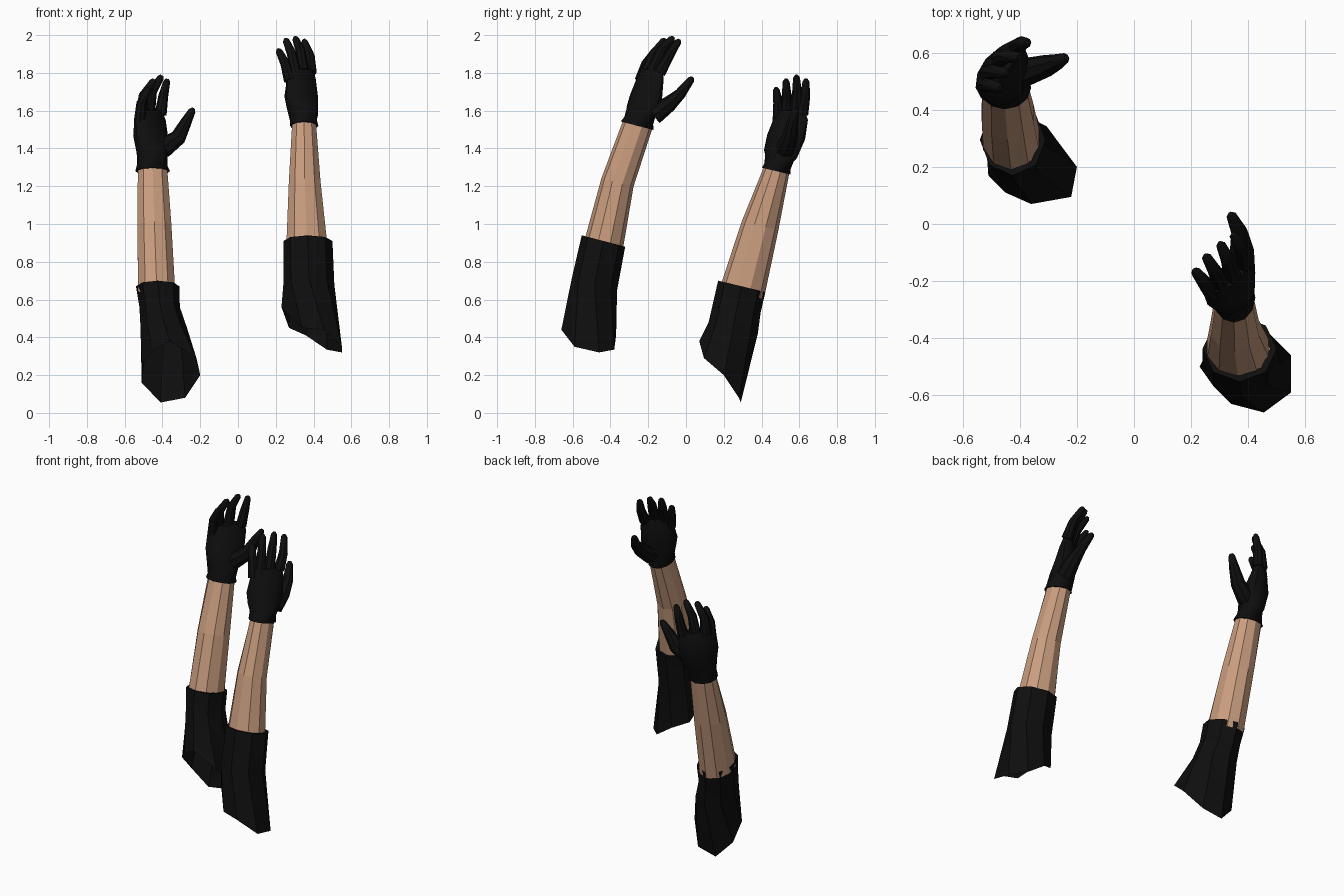
import bpy, bmesh
from math import sin, cos, pi, radians
from mathutils import Vector

cube = bpy.data.objects.get("Cube")
if cube:
    bpy.data.objects.remove(cube, do_unlink=True)


def make_material(name, rgb, roughness):
    mat = bpy.data.materials.new(name)
    mat.use_nodes = True
    color = (*rgb, 1)
    mat.diffuse_color = color
    shader = mat.node_tree.nodes["Principled BSDF"]
    shader.inputs["Base Color"].default_value = color
    shader.inputs["Roughness"].default_value = roughness
    return mat


SKIN = make_material("skin", (.58, .335, .21), .8)
BLACK = make_material("black_cloth", (.0045, .0045, .0045), .9)


def ellipse(center, rx, ry, slope, sides, turn=0):
    """Ring of points starting at the front, sheared in z to follow the arm's lean."""
    ring = []
    for i in range(sides):
        a = 2 * pi * i / sides - pi / 2
        u, v = rx * cos(a), ry * sin(a)
        dx = u * cos(turn) - v * sin(turn)
        dy = u * sin(turn) + v * cos(turn)
        ring.append(Vector(center) + Vector((dx, dy, slope * dy)))
    return ring


def loft(bm, rings, cap_start=False, cap_end=False):
    """Bridge successive rings with quads."""
    loops = [[bm.verts.new(p) for p in ring] for ring in rings]
    n = len(loops[0])
    for low, high in zip(loops, loops[1:]):
        for i in range(n):
            j = (i + 1) % n
            bm.faces.new((low[i], low[j], high[j], high[i]))
    if cap_start:
        bm.faces.new(loops[0][::-1])
    if cap_end:
        bm.faces.new(loops[-1])


def tube(bm, path, radii, sides=8):
    """Tapered digit with a rounded tip."""
    pts = [Vector(p) for p in path]
    radii = list(radii)
    end = (pts[-1] - pts[-2]).normalized()
    pts.append(pts[-1] + end * radii[-1] * .75)
    radii.append(radii[-1] * .5)
    rings = []
    for k, (p, r) in enumerate(zip(pts, radii)):
        along = pts[min(k + 1, len(pts) - 1)] - pts[max(k - 1, 0)]
        turn = Vector((0, 0, 1)).rotation_difference(along)
        rings.append([p + turn @ Vector((r * cos(2 * pi * i / sides), r * sin(2 * pi * i / sides), 0))
                      for i in range(sides)])
    loft(bm, rings, True, True)


def finish(bm, name, mat, smooth_angle=None):
    bmesh.ops.recalc_face_normals(bm, faces=bm.faces)
    mesh = bpy.data.meshes.new(name)
    bm.to_mesh(mesh)
    bm.free()
    mesh.materials.append(mat)
    obj = bpy.data.objects.new(name, mesh)
    bpy.context.collection.objects.link(obj)
    if smooth_angle:
        bpy.ops.object.select_all(action="DESELECT")
        obj.select_set(True)
        bpy.context.view_layer.objects.active = obj
        bpy.ops.object.shade_smooth_by_angle(angle=radians(smooth_angle))
    return obj


def build_arm(side, slope, rim, sleeve, skin, palm, palm_turn, fingers, thumb):
    # Sleeve: ragged open rim, then rings up to a folded-in cuff
    bm = bmesh.new()
    rings = [[Vector(p) for p in rim]]
    rings += [ellipse(c, rx, ry, slope, len(rim)) for c, rx, ry in sleeve]
    c, rx, ry = sleeve[-1]
    rings.append(ellipse(c, rx * .82, ry * .82, slope, len(rim)))
    loft(bm, rings)
    finish(bm, side + "_sleeve", BLACK, 30)

    # Bare forearm
    bm = bmesh.new()
    loft(bm, [ellipse(c, rx, ry, slope, 10) for c, rx, ry in skin])
    finish(bm, side + "_forearm", SKIN)

    # Glove: cuff and palm, four fingers, thumb
    bm = bmesh.new()
    c, rx, ry = skin[-1]
    cuff = [ellipse(c, rx * .9, ry * .9, slope, 12),
            ellipse(c, rx * 1.12, ry * 1.12, slope, 12)]
    loft(bm, cuff + [ellipse(c, a, b, slope * k, 12, palm_turn) for c, a, b, k in palm],
         cap_end=True)
    for path in fingers:
        tube(bm, path, (.032, .026, .018))
    tube(bm, thumb, (.055, .042, .03, .019))
    finish(bm, side + "_glove", BLACK, 40)


build_arm(
    "right", -.24,
    rim=[(-.36, .07, .38), (-.22, .095, .29), (-.2, .2, .2), (-.28, .28, .08),
         (-.41, .29, .055), (-.51, .26, .16), (-.51, .17, .26), (-.45, .11, .33)],
    sleeve=[((-.393, .25, .45), .123, .13), ((-.415, .27, .56), .107, .125),
            ((-.425, .295, .67), .115, .125)],
    skin=[((-.43, .295, .63), .103, .117), ((-.443, .392, .99), .095, .097),
          ((-.452, .478, 1.28), .082, .068)],
    palm=[((-.455, .5, 1.37), .095, .075, 1), ((-.462, .53, 1.46), .115, .075, .5),
          ((-.466, .553, 1.55), .115, .05, 0), ((-.466, .556, 1.6), .095, .03, 0)],
    palm_turn=radians(50),
    fingers=[[(-.52, .49, 1.54), (-.512, .488, 1.64), (-.475, .478, 1.71)],
             [(-.51, .53, 1.58), (-.5, .533, 1.68), (-.45, .53, 1.755)],
             [(-.47, .58, 1.6), (-.455, .588, 1.7), (-.41, .585, 1.775)],
             [(-.41, .615, 1.58), (-.395, .632, 1.68), (-.377, .635, 1.755)]],
    thumb=[(-.4, .525, 1.4), (-.315, .55, 1.46), (-.275, .565, 1.54), (-.243, .58, 1.6)])

build_arm(
    "left", -.26,
    rim=[(.455, -.66, .44), (.55, -.59, .35), (.55, -.46, .32), (.47, -.38, .335),
         (.36, -.37, .41), (.27, -.42, .45), (.23, -.5, .56), (.34, -.63, .45)],
    sleeve=[((.375, -.485, .68), .135, .12), ((.37, -.437, .91), .13, .115)],
    skin=[((.365, -.44, .87), .115, .102), ((.353, -.363, 1.22), .088, .085),
          ((.35, -.258, 1.52), .067, .078)],
    palm=[((.342, -.235, 1.6), .09, .073, 1), ((.335, -.212, 1.67), .105, .065, .5),
          ((.335, -.19, 1.77), .095, .045, 0), ((.337, -.182, 1.82), .08, .028, 0)],
    palm_turn=radians(42),
    fingers=[[(.275, -.24, 1.76), (.25, -.21, 1.85), (.217, -.168, 1.915)],
             [(.305, -.215, 1.79), (.285, -.17, 1.9), (.255, -.118, 1.97)],
             [(.345, -.18, 1.81), (.33, -.13, 1.92), (.305, -.075, 1.98)],
             [(.385, -.14, 1.8), (.38, -.09, 1.89), (.352, -.042, 1.965)]],
    thumb=[(.37, -.17, 1.58), (.378, -.09, 1.635), (.37, -.03, 1.69), (.342, .027, 1.765)])
